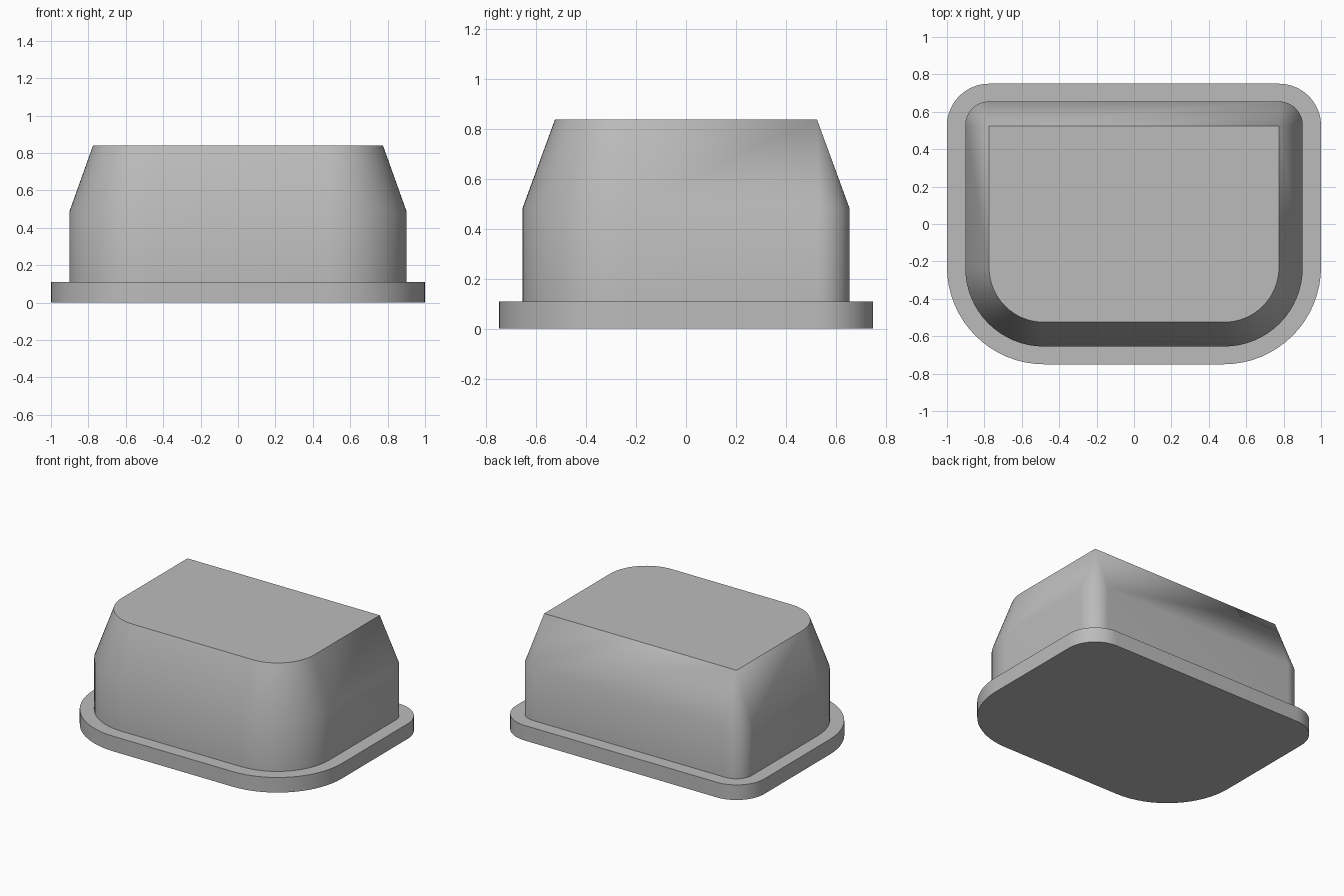
import bpy
import bmesh
from math import sin, cos, pi, radians

cube = bpy.data.objects.get("Cube")
if cube:
    bpy.data.objects.remove(cube, do_unlink=True)

grey = bpy.data.materials.new("plain grey")
grey.use_nodes = True
colour = (0.5, 0.5, 0.5, 1)
grey.diffuse_color = colour
grey.node_tree.nodes["Principled BSDF"].inputs["Base Color"].default_value = colour

STEPS = 16


def outline(hx, hy, front_r, back_r):
    """Rounded rectangle with wide front corners and tight back corners."""
    points = []
    corners = ((1, 1, back_r), (-1, 1, back_r), (-1, -1, front_r), (1, -1, front_r))
    for quarter, (sx, sy, r) in enumerate(corners):
        for i in range(STEPS + 1):
            a = (quarter + i / STEPS) * pi / 2
            points.append((sx * (hx - r) + r * cos(a), sy * (hy - r) + r * sin(a)))
    return points


def loft(name, sections):
    """Skin a stack of (height, outline) sections and cap both ends."""
    bm = bmesh.new()
    rings = [[bm.verts.new((x, y, z)) for x, y in pts] for z, pts in sections]
    for low, high in zip(rings, rings[1:]):
        for i in range(len(low)):
            j = (i + 1) % len(low)
            bm.faces.new((low[i], low[j], high[j], high[i]))
    bm.faces.new(rings[0][::-1])
    bm.faces.new(rings[-1])
    # Merge corners that shrink to a point
    bmesh.ops.remove_doubles(bm, verts=bm.verts, dist=0.0001)
    bmesh.ops.recalc_face_normals(bm, faces=bm.faces)
    mesh = bpy.data.meshes.new(name)
    bm.to_mesh(mesh)
    bm.free()
    mesh.materials.append(grey)
    obj = bpy.data.objects.new(name, mesh)
    bpy.context.collection.objects.link(obj)
    bpy.ops.object.select_all(action="DESELECT")
    obj.select_set(True)
    bpy.context.view_layer.objects.active = obj
    bpy.ops.object.shade_smooth_by_angle(angle=radians(35))
    return obj


# Flat flange at the bottom
flange = outline(1.0, 0.75, 0.52, 0.225)
loft("base_flange", [(0, flange), (0.11, flange)])

# Upright wall that tapers in to a flat top with sharp back corners
wall = outline(0.902, 0.655, 0.42, 0.127)
top = outline(0.775, 0.525, 0.293, 0)
loft("tapered_body", [(0.10, wall), (0.485, wall), (0.84, top)])
